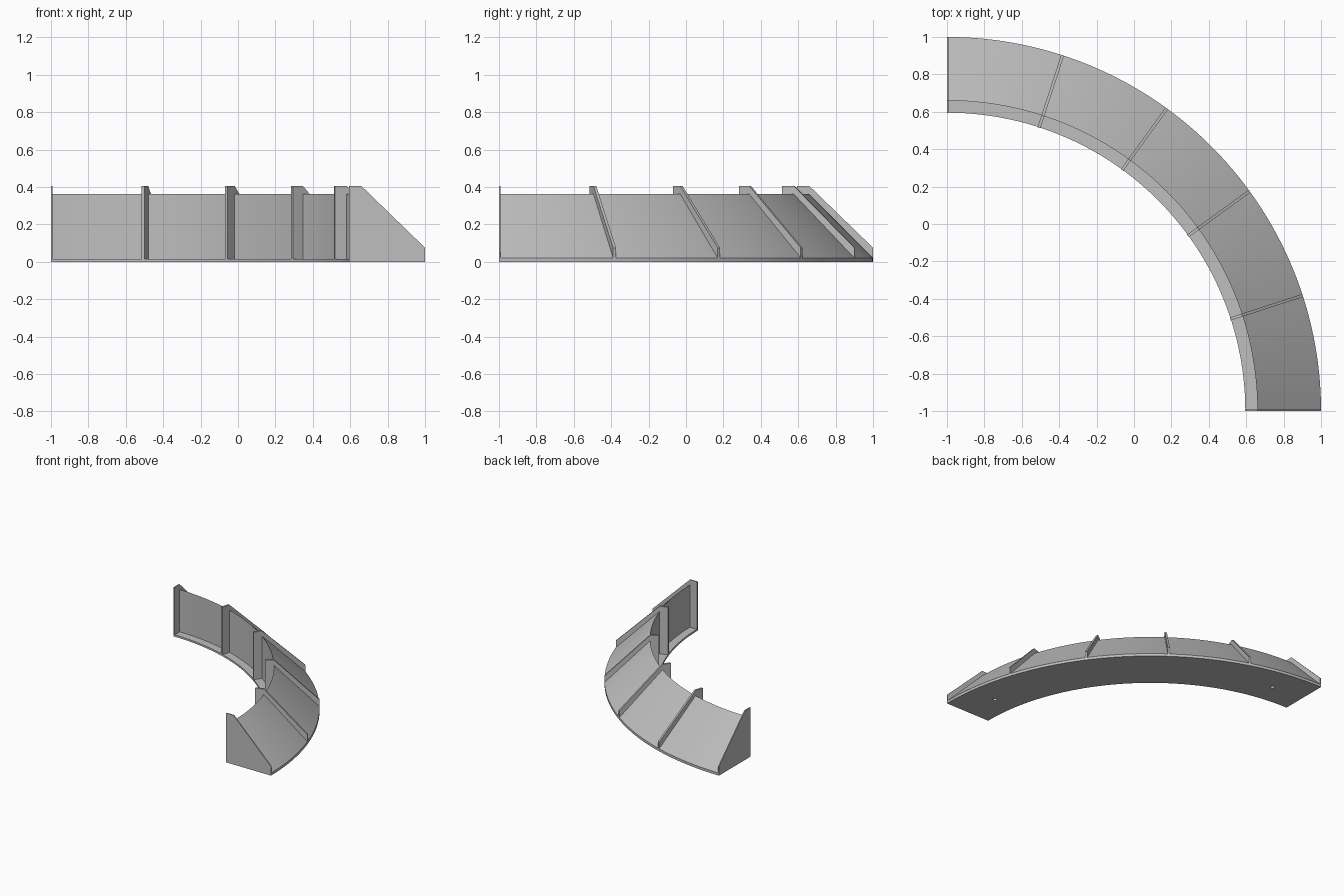
import bpy, bmesh, math

if "Cube" in bpy.data.objects:
    bpy.data.objects.remove(bpy.data.objects["Cube"])

CORNER = (-1.0, -1.0)          # centre of the quarter circle
gray = bpy.data.materials.new("light gray")
gray.diffuse_color = (0.52, 0.52, 0.52, 1)
gray.use_nodes = True
gray.node_tree.nodes["Principled BSDF"].inputs["Base Color"].default_value = gray.diffuse_color


def new_object(name, bm):
    bmesh.ops.recalc_face_normals(bm, faces=bm.faces)
    mesh = bpy.data.meshes.new(name)
    bm.to_mesh(mesh)
    bm.free()
    ob = bpy.data.objects.new(name, mesh)
    bpy.context.collection.objects.link(ob)
    mesh.materials.append(gray)
    return ob


def place(r, angle, z, offset=0.0):
    """Radius/angle to world, with a sideways shift along the tangent."""
    c, s = math.cos(angle), math.sin(angle)
    return (CORNER[0] + r * c - offset * s, CORNER[1] + r * s + offset * c, z)


def loft(name, profile, stations):
    """Solid from a profile repeated at (angle, offset) stations, with end caps."""
    bm = bmesh.new()
    rings = [[bm.verts.new(place(r, a, z, o)) for r, z in profile] for a, o in stations]
    n = len(profile)
    for p, q in zip(rings, rings[1:]):
        for i in range(n):
            j = (i + 1) % n
            bm.faces.new((p[i], p[j], q[j], q[i]))
    bm.faces.new(rings[0])
    bm.faces.new(rings[-1])
    return new_object(name, bm)


# Curved body: thin floor lip, upright inner wall and sloping outer face
body_profile = [(1.595, 0), (2, 0), (2, 0.021), (1.66, 0.362), (1.66, 0.015), (1.595, 0.015)]
STEPS = 80
body = loft("curved_body", body_profile,
            [(math.pi / 2 * i / STEPS, 0) for i in range(STEPS + 1)])

# Blind screw holes in the underside
for k, deg in enumerate((9, 81)):
    bm = bmesh.new()
    bmesh.ops.create_cone(bm, cap_ends=True, segments=20, radius1=0.016, radius2=0.016, depth=0.2)
    bmesh.ops.translate(bm, verts=bm.verts, vec=place(1.785, math.radians(deg), 0))
    cutter = new_object(f"hole_cutter_{k + 1}", bm)
    cutter.hide_render = True
    cutter.hide_set(True)
    cut = body.modifiers.new("screw_hole", 'BOOLEAN')
    cut.operation = 'DIFFERENCE'
    cut.solver = 'EXACT'
    cut.object = cutter

bpy.context.view_layer.objects.active = body
body.select_set(True)
bpy.ops.object.shade_smooth_by_angle(angle=math.radians(30))

# Six ribs; the two end ribs are half as thick and flush with the ends
rib_profile = [(1.593, 0.001), (2, 0.001), (2, 0.075), (1.66, 0.405), (1.593, 0.405)]
HALF = 0.008
for k in range(6):
    a = math.radians(18 * k)
    lo = 0 if k == 0 else -HALF
    hi = 0 if k == 5 else HALF
    loft(f"rib_{k + 1}", rib_profile, [(a, lo), (a, hi)])
